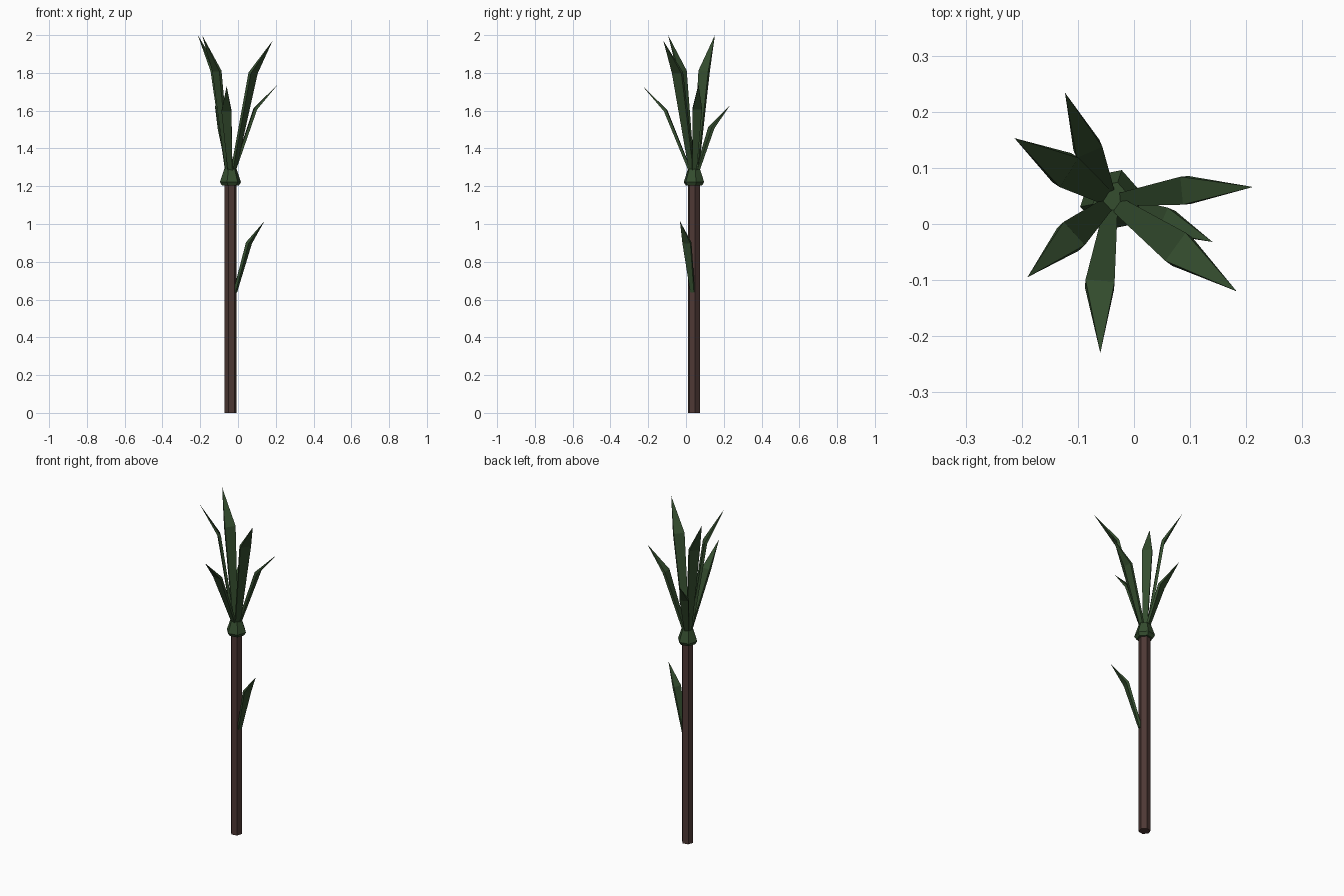
import bpy, bmesh, math
from mathutils import Vector

if "Cube" in bpy.data.objects:
    bpy.data.objects.remove(bpy.data.objects["Cube"])

CX, CY = -0.04, 0.042


def material(name, rgb):
    m = bpy.data.materials.new(name)
    m.diffuse_color = (*rgb, 1)
    m.use_nodes = True
    m.node_tree.nodes["Principled BSDF"].inputs["Base Color"].default_value = m.diffuse_color
    return m


BARK = material("bark", (0.075, 0.04, 0.035))
GREEN = material("leaf_green", (0.035, 0.075, 0.028))


def finish(name, bm, mat):
    bmesh.ops.recalc_face_normals(bm, faces=bm.faces)
    me = bpy.data.meshes.new(name)
    bm.to_mesh(me)
    bm.free()
    me.materials.append(mat)
    bpy.context.collection.objects.link(bpy.data.objects.new(name, me))


def bridge(bm, rings):
    for a, b in zip(rings, rings[1:]):
        n = len(a)
        for i in range(n):
            j = (i + 1) % n
            bm.faces.new((a[i], a[j], b[j], b[i]))


def lathe(name, profile, sides, turn, mat):
    bm = bmesh.new()
    angles = [turn + math.tau * i / sides for i in range(sides)]
    rings = [[bm.verts.new((CX + r * math.cos(a), CY + r * math.sin(a), z))
              for a in angles] for r, z in profile]
    bridge(bm, rings)
    bm.faces.new(rings[0])
    bm.faces.new(rings[-1])
    finish(name, bm, mat)


def leaf(name, base, mid, tip, width):
    # thin tapered blade: narrow base, wide bend, pointed tip
    bm = bmesh.new()
    base, mid, tip = Vector(base), Vector(mid), Vector(tip)
    side = (tip - base).cross(Vector((0, 0, 1))).normalized()
    rings = []
    for p, along, w, t in ((base, mid - base, 0.45 * width, 0.014),
                           (mid, tip - base, width, 0.016)):
        up = side.cross(along).normalized()
        rings.append([bm.verts.new(p + side * w * sx / 2 + up * t * sy / 2)
                      for sx, sy in ((-1, -1), (1, -1), (1, 1), (-1, 1))])
    bridge(bm, rings)
    bm.faces.new(rings[0])
    end = bm.verts.new(tip)
    for i in range(4):
        bm.faces.new((rings[1][i], rings[1][(i + 1) % 4], end))
    finish(name, bm, GREEN)


# trunk and flared collar
lathe("trunk", [(0.033, 0), (0.033, 1.22)], 6, 0.2, BARK)
lathe("collar", [(0.045, 1.203), (0.057, 1.222), (0.034, 1.29)], 6, 0.2, GREEN)

# crown leaves: bend point, tip, width
crown = [
    ((0.092, 0.060, 1.61), (0.212, 0.066, 1.74), 0.050),
    ((0.080, -0.045, 1.80), (0.183, -0.120, 1.97), 0.062),
    ((-0.061, -0.108, 1.60), (-0.060, -0.230, 1.73), 0.052),
    ((-0.112, -0.022, 1.81), (-0.190, -0.095, 2.0), 0.056),
    ((-0.122, 0.096, 1.81), (-0.213, 0.153, 2.0), 0.062),
    ((-0.082, 0.134, 1.51), (-0.123, 0.234, 1.63), 0.050),
]
for i, (mid, tip, w) in enumerate(crown):
    d = Vector((tip[0] - CX, tip[1] - CY, 0)).normalized() * 0.016
    leaf(f"crown_leaf_{i + 1}", (CX + d.x, CY + d.y, 1.27), mid, tip, w)

# single leaf on the trunk
leaf("trunk_leaf", (-0.015, 0.035, 0.64), (0.058, 0.005, 0.90),
     (0.14, -0.032, 1.015), 0.046)
